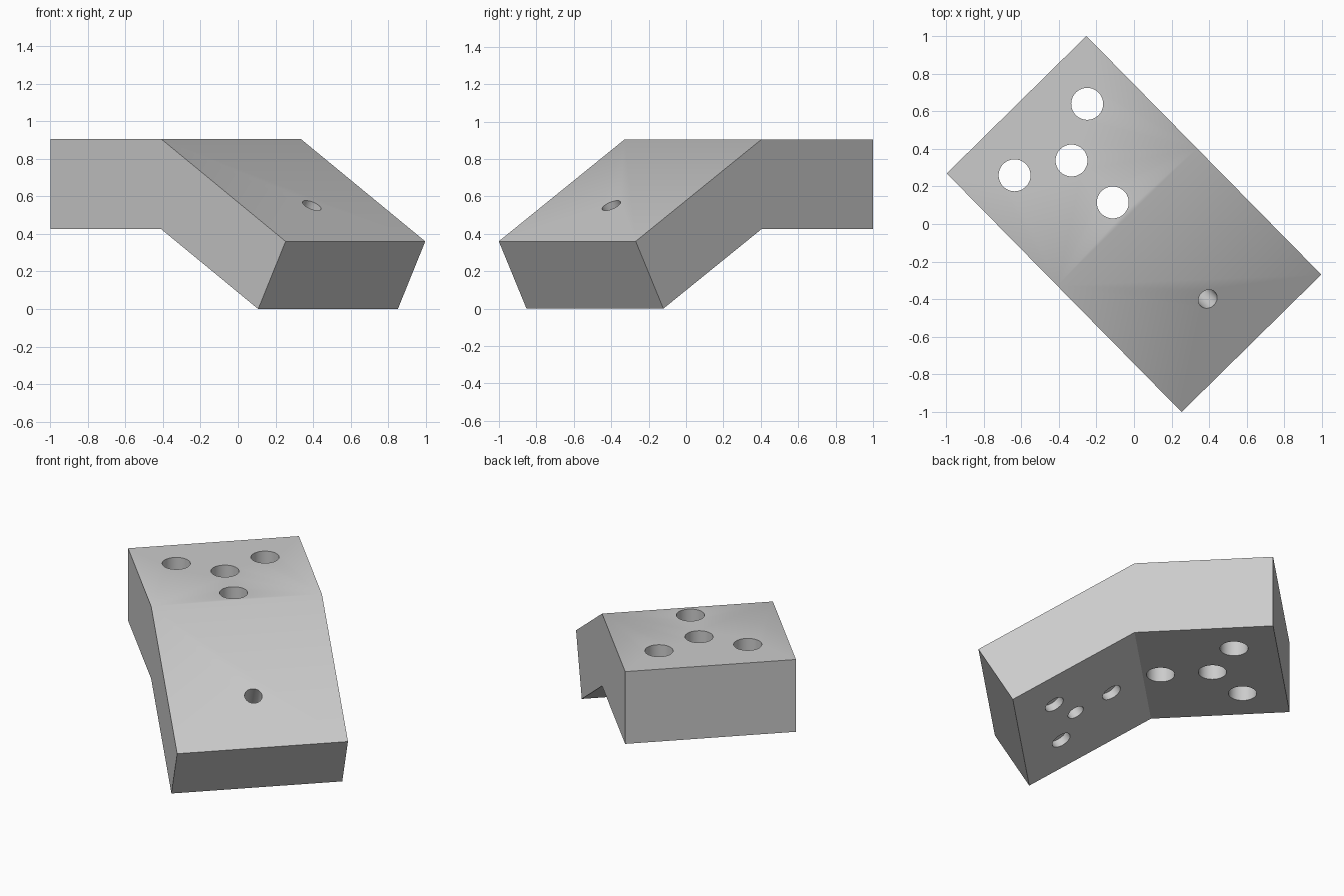
import bpy, bmesh, math
from mathutils import Matrix, Vector

cube = bpy.data.objects.get("Cube")
if cube:
    bpy.data.objects.remove(cube, do_unlink=True)

# Main sizes: s runs along the length, t across the width
WIDTH, LENGTH, TOP, THICK = 1.043, 1.782, 0.905, 0.48
KINK = 0.838
BEND = math.radians(30)
MID = WIDTH / 2
slope = Vector((math.cos(BEND), 0, -math.sin(BEND)))
normal = Vector((math.sin(BEND), 0, math.cos(BEND)))

grey = bpy.data.materials.new("mid_grey")
grey.use_nodes = True
grey.diffuse_color = (0.6, 0.6, 0.6, 1)
grey.node_tree.nodes["Principled BSDF"].inputs["Base Color"].default_value = (0.6, 0.6, 0.6, 1)


def make_object(name, bm):
    bmesh.ops.recalc_face_normals(bm, faces=bm.faces)
    mesh = bpy.data.meshes.new(name)
    bm.to_mesh(mesh)
    bm.free()
    mesh.materials.append(grey)
    obj = bpy.data.objects.new(name, mesh)
    bpy.context.collection.objects.link(obj)
    return obj


def drill(bm, start, end, radius):
    """Add a cylinder between two points to the cutter mesh."""
    axis = end - start
    turn = axis.to_track_quat("Z", "Y").to_matrix().to_4x4()
    bmesh.ops.create_cone(bm, cap_ends=True, segments=48, radius1=radius, radius2=radius,
                          depth=axis.length, matrix=Matrix.Translation((start + end) / 2) @ turn)


# Bent block: side profile extruded across the width
kink_top = Vector((KINK, 0, TOP))
kink_low = Vector((KINK, 0, TOP - THICK))
end_top = kink_top + slope * ((LENGTH - KINK) / math.cos(BEND))
end_low = end_top - normal * THICK * math.cos(BEND)
profile = [Vector((0, 0, TOP)), kink_top, end_top, end_low, kink_low, Vector((0, 0, TOP - THICK))]
bm = bmesh.new()
face = bm.faces.new([bm.verts.new(p) for p in profile])
sweep = bmesh.ops.extrude_face_region(bm, geom=[face])
bmesh.ops.translate(bm, vec=(0, WIDTH, 0),
                    verts=[v for v in sweep["geom"] if isinstance(v, bmesh.types.BMVert)])
block = make_object("bent_block", bm)

# Holes
bm = bmesh.new()
up = Vector((0, 0, 1))
flat_centre = Vector((0.417, MID, TOP - THICK))
slope_centre = kink_low + Vector((0, MID, 0)) + slope * 0.468
across = Vector((0, 1, 0))

# Through holes: one at the centre of each pattern
drill(bm, flat_centre - up * 0.1, flat_centre + up * (THICK + 0.1), 0.085)
drill(bm, slope_centre - normal * 0.1, slope_centre + normal * (THICK + 0.1), 0.053)

# Rings of three: through the flat half, shallow pockets under the sloped half
for i in range(3):
    a = math.radians(120 * i)
    p = flat_centre + 0.313 * Vector((math.cos(a), math.sin(a), 0))
    drill(bm, p - up * 0.1, p + up * (THICK + 0.1), 0.085)
    q = slope_centre - 0.25 * (slope * math.cos(a) + across * math.sin(a))
    drill(bm, q - normal * 0.1, q + normal * 0.05, 0.062)
cutter = make_object("hole_cutter", bm)
cutter.hide_render = True

mod = block.modifiers.new("holes", "BOOLEAN")
mod.operation = "DIFFERENCE"
mod.solver = "EXACT"
mod.object = cutter
bpy.context.view_layer.objects.active = block
for o in bpy.context.selected_objects:
    o.select_set(False)
block.select_set(True)
bpy.ops.object.modifier_apply(modifier=mod.name)
bpy.data.objects.remove(cutter, do_unlink=True)

# Centre, turn diagonally and shade
block.data.transform(Matrix.Rotation(math.radians(-45.45), 4, "Z")
                     @ Matrix.Translation((-LENGTH / 2, -MID, -end_low.z)))
bpy.ops.object.shade_smooth_by_angle(angle=math.radians(30))
